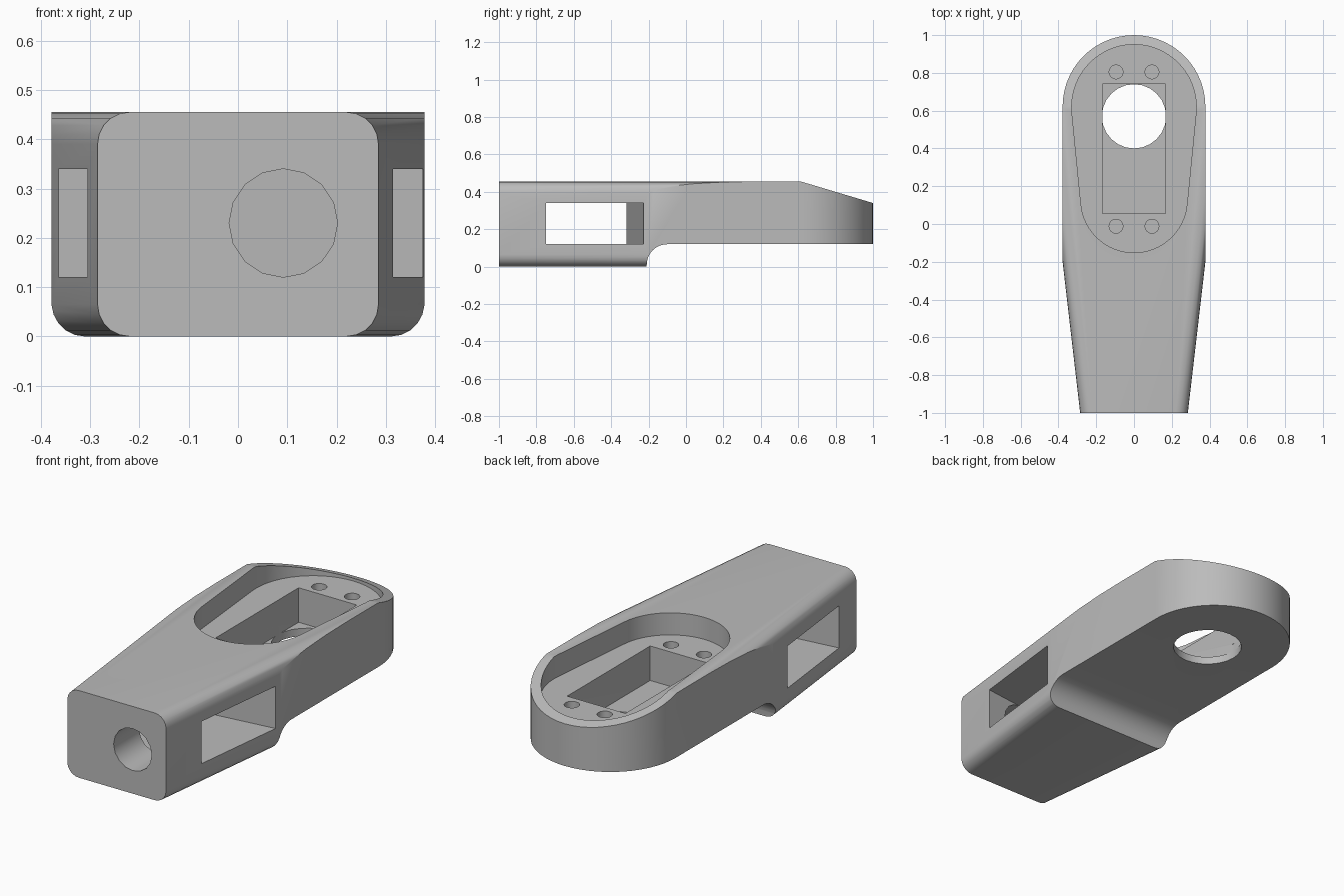
import bpy, bmesh, math
from mathutils import Vector, Matrix

cube = bpy.data.objects.get("Cube")
if cube:
    bpy.data.objects.remove(cube)

grey = bpy.data.materials.new("light grey")
grey.use_nodes = True
colour = (0.5, 0.5, 0.5, 1)
grey.diffuse_color = colour
grey.node_tree.nodes["Principled BSDF"].inputs["Base Color"].default_value = colour


def arc(cx, cy, r, start, end, steps):
    """Points on an arc, angles in degrees."""
    angles = [math.radians(start + (end - start) * i / steps) for i in range(steps + 1)]
    return [(cx + r * math.cos(a), cy + r * math.sin(a)) for a in angles]


def circle(cx, cy, r, steps):
    return arc(cx, cy, r, 0, 360, steps)[:-1]


def loft(name, first, second):
    """Closed solid between two matching rings of 3D points."""
    bm = bmesh.new()
    a = [bm.verts.new(p) for p in first]
    b = [bm.verts.new(p) for p in second]
    bm.faces.new(a)
    bm.faces.new(b)
    for i in range(len(a)):
        j = (i + 1) % len(a)
        bm.faces.new((a[i], a[j], b[j], b[i]))
    bmesh.ops.recalc_face_normals(bm, faces=bm.faces)
    mesh = bpy.data.meshes.new(name)
    bm.to_mesh(mesh)
    bm.free()
    mesh.materials.append(grey)
    obj = bpy.data.objects.new(name, mesh)
    bpy.context.collection.objects.link(obj)
    return obj


def prism(name, outline, axis, low, high):
    """Extrude a 2D outline along x, y or z."""
    place = {"x": lambda p, d: (d, p[0], p[1]),
             "y": lambda p, d: (p[0], d, p[1]),
             "z": lambda p, d: (p[0], p[1], d)}[axis]
    return loft(name, [place(p, low) for p in outline], [place(p, high) for p in outline])


def box(x, y0, y1):
    return [(-x, y0), (x, y0), (x, y1), (-x, y1)]


def carve(target, tool, operation="DIFFERENCE"):
    """Apply a boolean and discard its tool."""
    tool.hide_render = True
    bpy.context.view_layer.objects.active = target
    mod = target.modifiers.new("cut", "BOOLEAN")
    mod.operation, mod.solver, mod.object = operation, "EXACT", tool
    bpy.ops.object.modifier_apply(modifier=mod.name)
    bpy.data.objects.remove(tool)


HEIGHT, UNDER, FLOOR = 0.455, 0.12, 0.34
SIDE, END = 0.378, 0.622


def rounded_section(y):
    """Rounded rectangle that widens towards the back."""
    r, half = 0.065, 0.285 + 0.1163 * (y + 1)
    w = half - r
    ring = (arc(w, HEIGHT - r, r, 0, 90, 5) + arc(-w, HEIGHT - r, r, 90, 180, 5)
            + arc(-w, r, r, 180, 270, 5) + arc(w, r, r, 270, 360, 5))
    return [(x, y, z) for x, z in ring]


# Tapered body, trimmed to a straight-sided plan with a round end
body = loft("arm_body", rounded_section(-1), rounded_section(1.1))
plan = [(-SIDE, -1.1), (SIDE, -1.1)] + arc(0, END, SIDE, 0, 180, 28)
carve(body, prism("plan", plan, "z", -0.2, 0.7), "INTERSECT")

# Raised underside with a concave step, and sloped top at the round end
step = [(-0.21, -0.1)] + arc(-0.1, 0.01, 0.11, 180, 90, 8) + [(1.3, UNDER), (1.3, -0.1)]
carve(body, prism("step", step, "x", -1, 1))
slope = [(0.615, HEIGHT), (1, FLOOR), (1.2, 0.28), (1.2, 0.7), (0.615, 0.7)]
carve(body, prism("slope", slope, "x", -1, 1))

# Egg-shaped pocket in the top
pocket = arc(0, 0.62, 0.33, -5, 185, 28) + arc(0, 0.13, 0.282, 185, 355, 24)
carve(body, prism("pocket", pocket, "z", FLOOR, 0.8))

# Rectangular well and round outlet below it
carve(body, prism("well", box(0.168, 0.055, 0.74), "z", 0.16, 0.4))
carve(body, prism("outlet", circle(0, 0.57, 0.17, 24), "z", -0.1, 0.2))

# Four blind screw holes
for x in (-0.095, 0.095):
    for y in (-0.012, 0.805):
        carve(body, prism("screw_hole", circle(x, y, 0.037, 16), "z", 0.22, 0.4))

# Slanted side window and the front bore that opens into it
window = prism("window", box(0.8, -0.256, 0.256), "z", UNDER, FLOOR)
window.data.transform(Matrix.Translation(Vector((0, -0.53, 0)))
                      @ Matrix.Rotation(math.radians(7), 4, "Z"))
carve(body, window)
carve(body, prism("bore", circle(0.092, 0.23, 0.11, 16), "y", -1.2, -0.55))

# Smooth the curved walls, keep the edges crisp
bpy.ops.object.select_all(action="DESELECT")
body.select_set(True)
bpy.context.view_layer.objects.active = body
bpy.ops.object.shade_smooth_by_angle(angle=math.radians(30))
